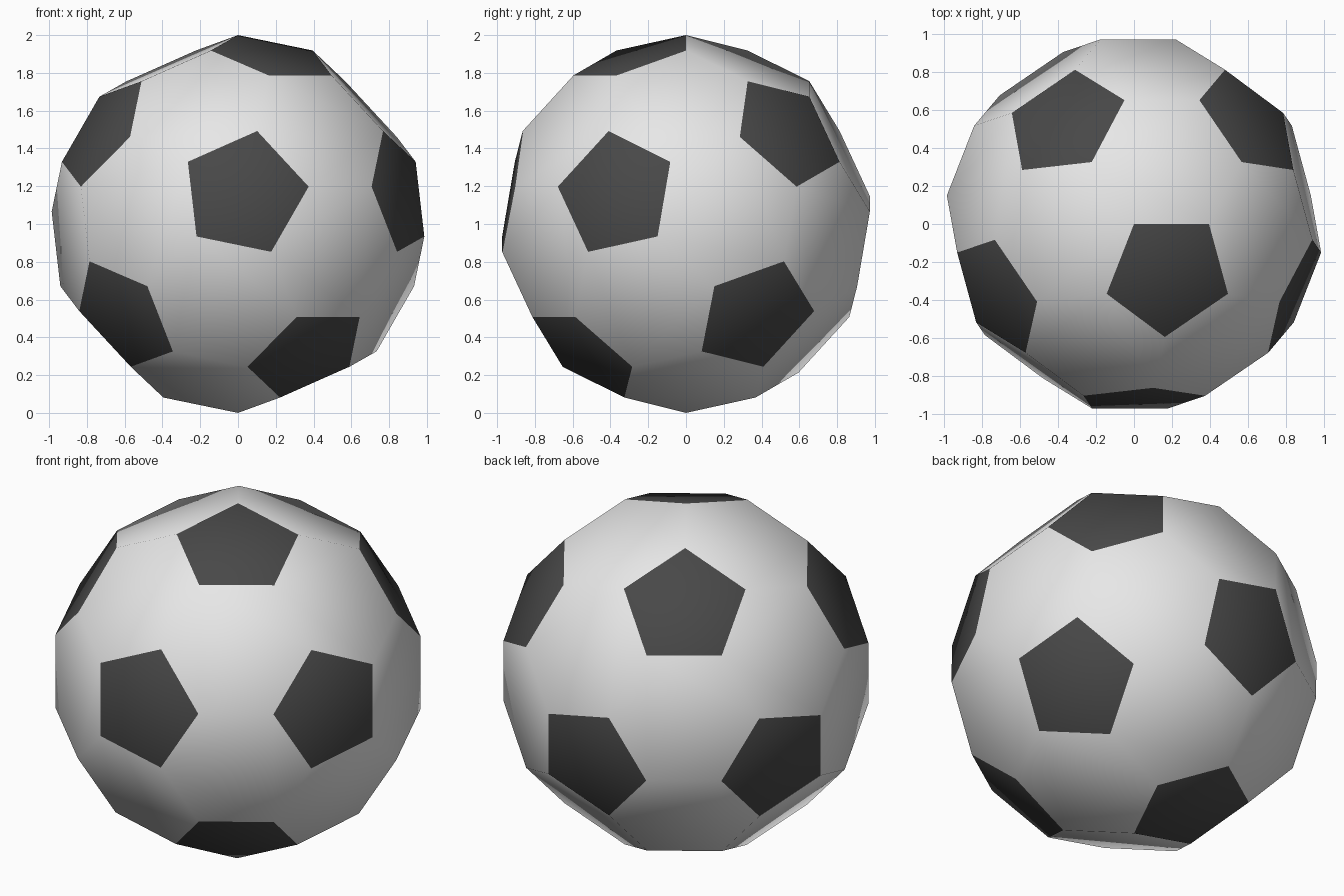
import bpy, bmesh
from mathutils import Matrix, Vector

if "Cube" in bpy.data.objects:
    bpy.data.objects.remove(bpy.data.objects["Cube"])


def flat_material(name, rgb):
    mat = bpy.data.materials.new(name)
    mat.diffuse_color = (*rgb, 1.0)
    mat.use_nodes = True
    mat.node_tree.nodes["Principled BSDF"].inputs["Base Color"].default_value = mat.diffuse_color
    return mat


# Icosahedron with every corner cut off a third of the way along its edges
bm = bmesh.new()
bmesh.ops.create_icosphere(bm, subdivisions=1, radius=1.0)
bmesh.ops.bevel(bm, geom=bm.verts[:], offset=100 / 3, offset_type='PERCENT',
                segments=1, profile=0.5, affect='VERTICES', clamp_overlap=False)
bmesh.ops.remove_doubles(bm, verts=bm.verts[:], dist=1e-3)
for v in bm.verts:
    v.co.normalize()

# Turn it so one corner points up and a pentagon edge runs from there along +x,
# with that pentagon on the front (-y) side
bm.faces.ensure_lookup_table()
pentagon = next(f for f in bm.faces if len(f.verts) == 5)
corners = [v.co.copy() for v in pentagon.verts]
z = corners[0].normalized()
for a, b in ((corners[1], corners[4]), (corners[4], corners[1])):
    x = (a - z * a.dot(z)).normalized()
    y = z.cross(x)
    if b.dot(y) < 0:
        break
turn = Matrix((x, y, z)).to_4x4()
bm.transform(Matrix.Translation(Vector((0, 0, 1))) @ turn)
bmesh.ops.recalc_face_normals(bm, faces=bm.faces[:])

# Black pentagons, white hexagons, smooth shading
for f in bm.faces:
    f.material_index = 1 if len(f.verts) == 5 else 0
    f.smooth = True

mesh = bpy.data.meshes.new("ball")
bm.to_mesh(mesh)
bm.free()
mesh.materials.append(flat_material("white panel", (0.8, 0.8, 0.8)))
mesh.materials.append(flat_material("black panel", (0.065, 0.065, 0.065)))
ball = bpy.data.objects.new("ball", mesh)
bpy.context.collection.objects.link(ball)
